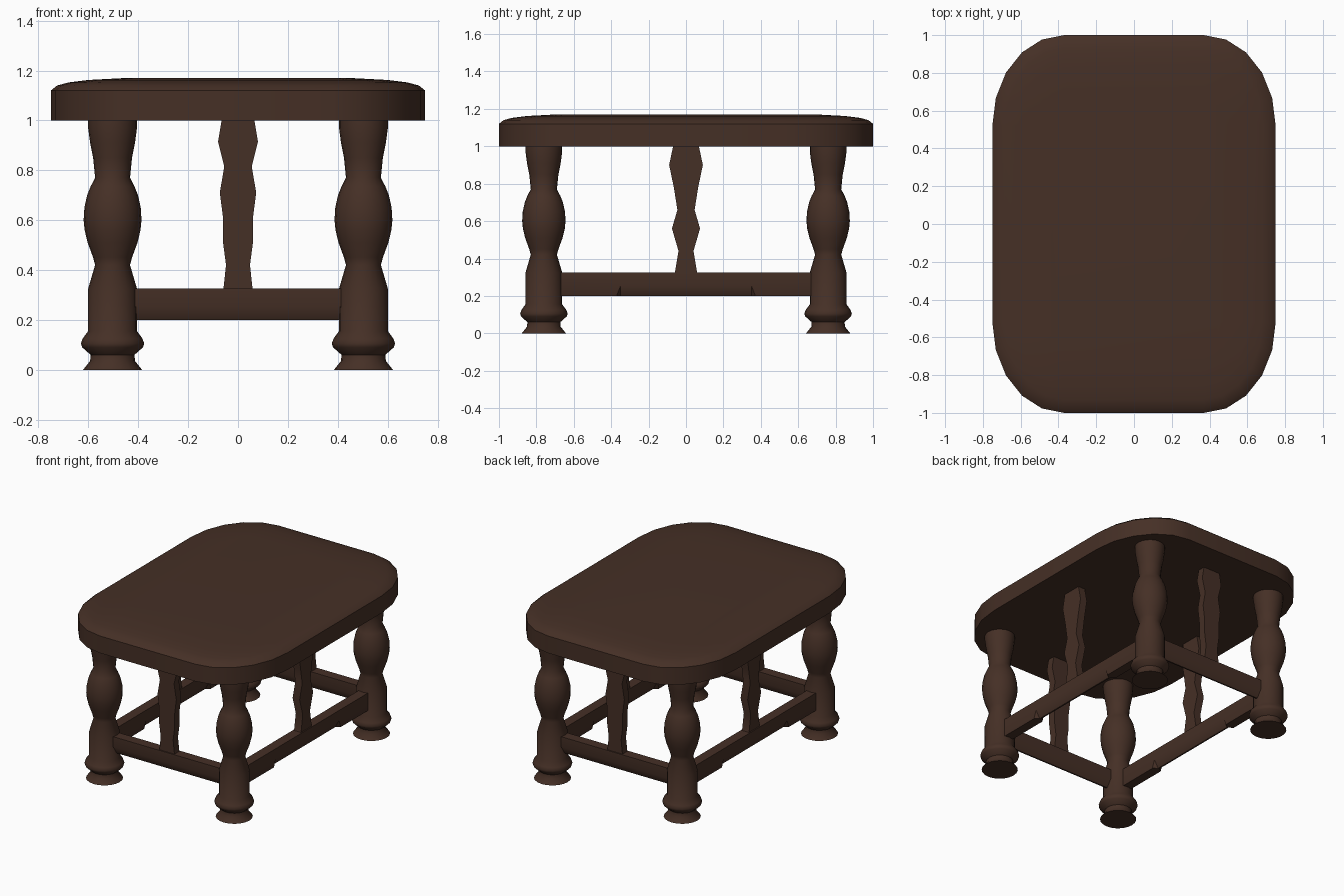
import bpy, bmesh, math

if "Cube" in bpy.data.objects:
    bpy.data.objects.remove(bpy.data.objects["Cube"])

wood = bpy.data.materials.new("dark brown wood")
wood.diffuse_color = (0.06, 0.029, 0.019, 1)
wood.use_nodes = True
wood.node_tree.nodes["Principled BSDF"].inputs["Base Color"].default_value = wood.diffuse_color


def loft(name, rings, angle=40):
    """Skin a list of equal-length closed rings and cap both ends."""
    bm = bmesh.new()
    loops = [[bm.verts.new(p) for p in r] for r in rings]
    for a, b in zip(loops, loops[1:]):
        n = len(a)
        for i in range(n):
            bm.faces.new((a[i], a[(i + 1) % n], b[(i + 1) % n], b[i]))
    bm.faces.new(loops[0][::-1])
    bm.faces.new(loops[-1])
    bmesh.ops.recalc_face_normals(bm, faces=bm.faces)
    me = bpy.data.meshes.new(name)
    bm.to_mesh(me)
    bm.free()
    me.materials.append(wood)
    ob = bpy.data.objects.new(name, me)
    bpy.context.collection.objects.link(ob)
    bpy.ops.object.select_all(action='DESELECT')
    ob.select_set(True)
    bpy.context.view_layer.objects.active = ob
    bpy.ops.object.shade_smooth_by_angle(angle=math.radians(angle))
    return ob


# Tabletop: rounded rectangle with elliptical corners and a softly domed rim
def top_ring(inset, z):
    pts = []
    for q, (sx, sy) in enumerate([(1, 1), (-1, 1), (-1, -1), (1, -1)]):
        for k in range(6):
            t = math.radians(90 * q + 18 * k)
            pts.append((sx * 0.37 + (0.38 - inset) * math.cos(t),
                        sy * 0.52 + (0.48 - inset) * math.sin(t), z))
    return pts


loft("tabletop", [top_ring(i, z) for i, z in [
    (0, 1.0), (0, 1.12), (0.025, 1.14), (0.07, 1.152), (0.15, 1.162), (0.3, 1.17)]])

# Turned legs
LEG = [(0.118, 0), (0.09, 0.035), (0.088, 0.06), (0.122, 0.09), (0.127, 0.105),
       (0.12, 0.125), (0.098, 0.155), (0.098, 0.325), (0.07, 0.42), (0.078, 0.45),
       (0.1, 0.51), (0.112, 0.56), (0.116, 0.6), (0.113, 0.65), (0.102, 0.7),
       (0.088, 0.735), (0.07, 0.77), (0.078, 0.85), (0.09, 0.91), (0.098, 0.97), (0.098, 1.005)]
LX, LY, N = 0.503, 0.76, 20
for sx, xn in ((-1, "left"), (1, "right")):
    for sy, yn in ((-1, "front"), (1, "back")):
        loft(f"{yn}_{xn}_leg", [[(sx * LX + r * math.cos(2 * math.pi * i / N),
                                  sy * LY + r * math.sin(2 * math.pi * i / N), z)
                                 for i in range(N)] for r, z in LEG], 50)


# Stretcher with chamfered lower edges, running along local x
def stretcher(name, half, stop):
    def ring(x, c):
        t = 0.035
        return [(x, -t, 0.325), (x, t, 0.325), (x, t, 0.2 + c * 1.8),
                (x, t - c, 0.2), (x, -t + c, 0.2), (x, -t, 0.2 + c * 1.8)]
    s, c = 0.002, 0.03
    return loft(name, [ring(-half, s), ring(-stop - 0.02, s), ring(-stop, c),
                       ring(stop, c), ring(stop + 0.02, s), ring(half, s)])


# Flat shaped splat standing on a stretcher
def splat(name, prof):
    t = 0.027
    return loft(name, [[(-w, -t, z), (w, -t, z), (w, t, z), (-w, t, z)] for w, z in prof])


END = [(0.08, 0.27), (0.06, 0.31), (0.048, 0.42), (0.06, 0.51), (0.06, 0.61),
       (0.073, 0.71), (0.055, 0.815), (0.08, 0.915), (0.065, 1.005)]
SIDE = [(0.08, 0.27), (0.06, 0.32), (0.04, 0.44), (0.075, 0.56), (0.046, 0.66),
        (0.065, 0.78), (0.09, 0.9), (0.068, 1.005)]
for s, end, side in ((-1, "front", "left"), (1, "back", "right")):
    for ob in (stretcher(f"{end}_stretcher", LX, 0.41), splat(f"{end}_splat", END)):
        ob.location.y = s * LY
    for ob in (stretcher(f"{side}_stretcher", LY, 0.35), splat(f"{side}_splat", SIDE)):
        ob.location.x = s * LX
        ob.rotation_euler.z = math.pi / 2
